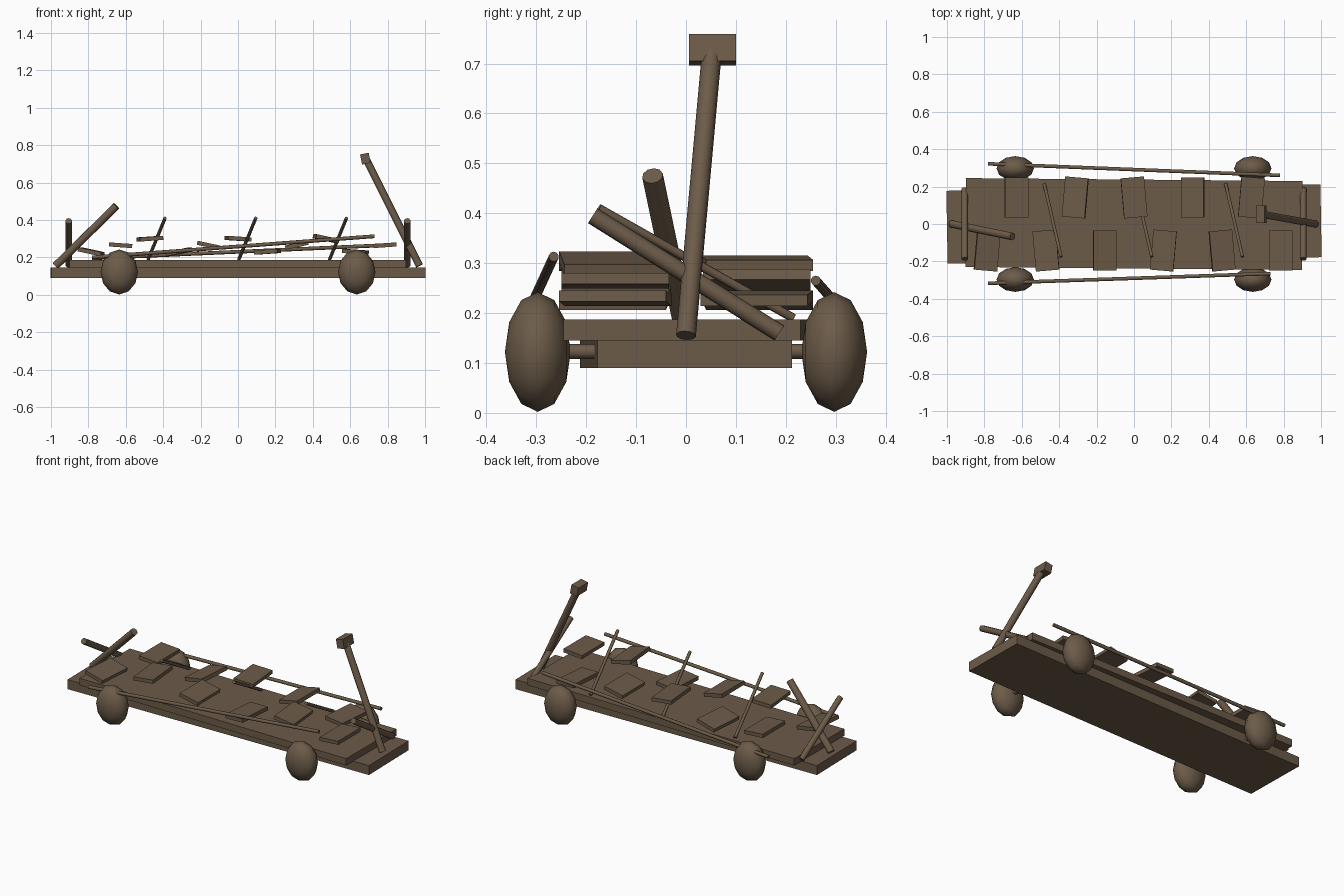
import bpy
import math
from mathutils import Vector

if "Cube" in bpy.data.objects:
    bpy.data.objects.remove(bpy.data.objects["Cube"])

brown = bpy.data.materials.new("weathered_brown")
brown.diffuse_color = (0.15, 0.105, 0.066, 1)
brown.use_nodes = True
brown.node_tree.nodes["Principled BSDF"].inputs["Base Color"].default_value = brown.diffuse_color


def finish(name, smooth=False):
    ob = bpy.context.object
    ob.name = name
    ob.data.materials.append(brown)
    if smooth:
        bpy.ops.object.transform_apply(location=False, rotation=True, scale=True)
        bpy.ops.object.shade_smooth_by_angle(angle=math.radians(50))
    return ob


def box(name, loc, size, rot=(0, 0, 0)):
    bpy.ops.mesh.primitive_cube_add(size=1, location=loc,
                                    rotation=[math.radians(a) for a in rot])
    bpy.context.object.scale = size
    return finish(name)


def rod(name, a, b, r):
    a, b = Vector(a), Vector(b)
    d = b - a
    bpy.ops.mesh.primitive_cylinder_add(vertices=10, radius=r, depth=d.length,
                                        location=(a + b) / 2,
                                        rotation=d.to_track_quat('Z', 'Y').to_euler())
    return finish(name, True)


# Two stacked decks, slightly twisted against each other
box("chassis", (0, 0, 0.118), (2.0, 0.39, 0.057), (0, 0, 1))
box("upper_deck", (0, 0, 0.166), (1.8, 0.475, 0.042), (0, 0, -0.5))

# Axles and egg-shaped wheels
for x in (-0.635, 0.635):
    rod("axle", (x, -0.3, 0.123), (x, 0.3, 0.123), 0.015)
    for y in (-0.297, 0.297):
        bpy.ops.mesh.primitive_uv_sphere_add(segments=12, ring_count=6, radius=1,
                                             location=(x, y, 0.122),
                                             rotation=(math.pi / 2, 0, 0))
        bpy.context.object.scale = (0.1, 0.12, 0.066)
        finish("wheel", True)

# Zigzag rows of loose planks at three heights with varied tilt and turn
for i in range(11):
    side = -1 if i % 2 == 0 else 1
    box("loose_plank", (-0.785 + 0.157 * i, side * 0.142, 0.23 + 0.035 * (i % 3)),
        (0.125, 0.215, 0.022), (0, -(i % 4 - 1.5) * 8, (i % 3 - 1) * 5))

# Sloping side rails
rod("front_rail", (-0.78, -0.317, 0.2), (0.73, -0.265, 0.313), 0.01)
rod("back_rail", (-0.78, 0.322, 0.195), (0.78, 0.26, 0.265), 0.01)

# Leaning thin sticks across the deck
for x in (-0.48, 0.005, 0.49):
    rod("leaning_stick", (x, 0.215, 0.19), (x + 0.09, -0.175, 0.41), 0.009)

# Slanted end posts
for x in (-0.905, 0.905):
    rod("end_post", (x, 0.187, 0.16), (x, -0.187, 0.395), 0.0175)

# Broken lever at the left end
rod("broken_lever", (-0.975, 0, 0.155), (-0.65, -0.067, 0.475), 0.021)

# Tall handle with a grip block at the right end
rod("handle", (0.97, 0, 0.155), (0.685, 0.052, 0.725), 0.02)
box("handle_grip", (0.681, 0.053, 0.728), (0.047, 0.094, 0.055), (0, -11, 0))
